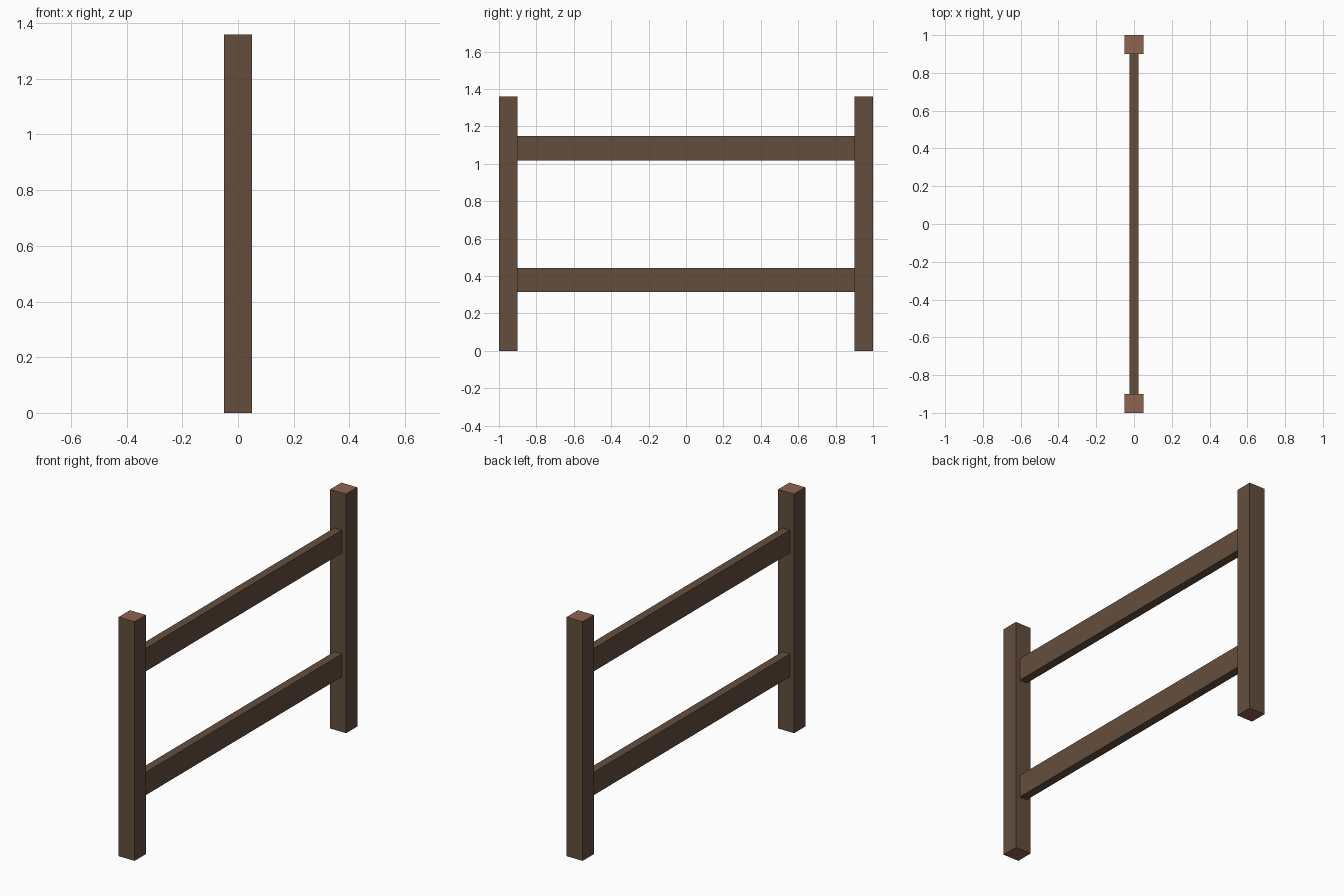
import bpy, bmesh

if "Cube" in bpy.data.objects:
    bpy.data.objects.remove(bpy.data.objects["Cube"])


def material(name, rgb):
    m = bpy.data.materials.new(name)
    m.diffuse_color = (*rgb, 1.0)
    m.use_nodes = True
    m.node_tree.nodes["Principled BSDF"].inputs["Base Color"].default_value = m.diffuse_color
    return m


bark = material("brown_wood", (0.127, 0.076, 0.048))
grain = material("end_grain", (0.275, 0.125, 0.080))


def beam(name, low, high, axis):
    """Box between two corners; faces across the long axis show end grain."""
    bm = bmesh.new()
    bmesh.ops.create_cube(bm, size=1)
    for v in bm.verts:
        v.co = [l + (c + 0.5) * (h - l) for c, l, h in zip(v.co, low, high)]
    bm.normal_update()
    for f in bm.faces:
        f.material_index = int(abs(f.normal[axis]) > 0.9)
    mesh = bpy.data.meshes.new(name)
    bm.to_mesh(mesh)
    bm.free()
    mesh.materials.append(bark)
    mesh.materials.append(grain)
    bpy.context.collection.objects.link(bpy.data.objects.new(name, mesh))


# Upright posts at both ends
for name, y in (("front_post", -0.95), ("back_post", 0.95)):
    beam(name, (-0.05, y - 0.05, 0), (0.05, y + 0.05, 1.36), 2)

# Horizontal rails between the posts
for name, z0, z1 in (("lower_rail", 0.314, 0.444), ("upper_rail", 1.018, 1.148)):
    beam(name, (-0.024, -0.9, z0), (0.024, 0.9, z1), 1)
